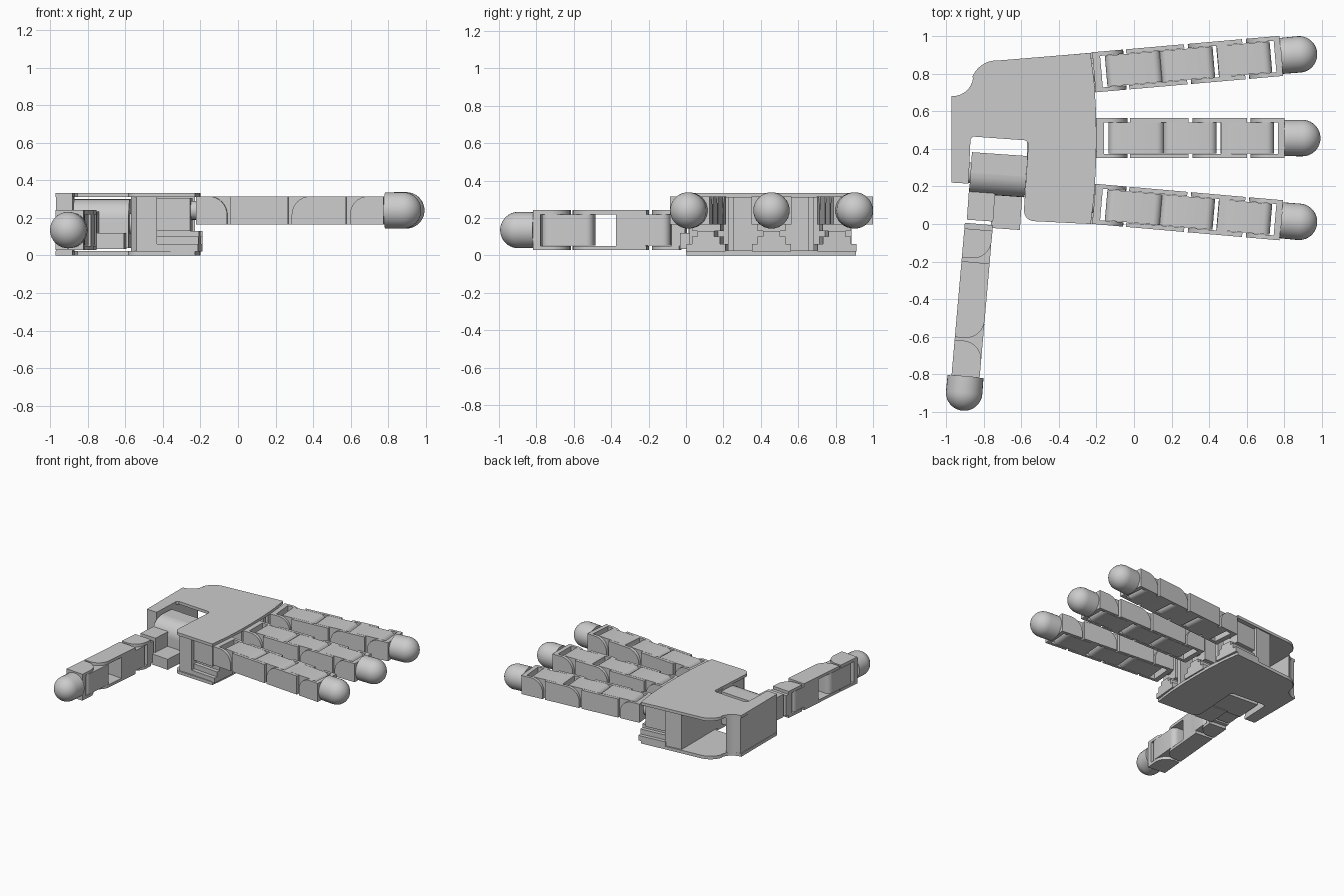
import bpy, bmesh
from math import radians, sin, cos, pi
from mathutils import Matrix

if "Cube" in bpy.data.objects:
    bpy.data.objects.remove(bpy.data.objects["Cube"])

T = Matrix.Translation
R = lambda deg, ax: Matrix.Rotation(radians(deg), 4, ax)
I = Matrix.Identity(4)


def finish(name, bm, M):
    bmesh.ops.recalc_face_normals(bm, faces=bm.faces)
    me = bpy.data.meshes.new(name)
    bm.to_mesh(me)
    bm.free()
    ob = bpy.data.objects.new(name, me)
    ob.matrix_world = M
    bpy.context.collection.objects.link(ob)
    return ob


def prism(name, pts, lo, hi, M=I):
    """Profile in local XY extruded from lo to hi along local Z."""
    bm = bmesh.new()
    f = bm.faces.new([bm.verts.new((x, y, lo)) for x, y in pts])
    r = bmesh.ops.extrude_face_region(bm, geom=[f])
    vs = [g for g in r['geom'] if isinstance(g, bmesh.types.BMVert)]
    bmesh.ops.translate(bm, verts=vs, vec=(0, 0, hi - lo))
    return finish(name, bm, M)


def box(name, x, y, z, M=I):
    return prism(name, [(x[0], y[0]), (x[1], y[0]), (x[1], y[1]), (x[0], y[1])], *z, M)


def arc(cx, cy, r, a0, a1, n=8):
    return [(cx + r * cos(radians(a0 + (a1 - a0) * i / n)),
             cy + r * sin(radians(a0 + (a1 - a0) * i / n))) for i in range(n + 1)]


def cylinder(name, r, depth, M):
    return prism(name, arc(0, 0, r, 0, 345, 23), -depth / 2, depth / 2, M)


# ---- digits: local X along the digit, local Y its thickness, local Z its width
H, W, C = 0.075, 0.107, 0.084


def cheeks(name, M, x0, x1, rounded=0):
    """Pair of side plates, optionally quarter-round at the +x or -x end."""
    r = 0.1
    if rounded > 0:
        p = [(x0, H), (x0, -H), (x1, -H)] + arc(x1 - r, H - r, r, 0, 90)
    elif rounded < 0:
        p = [(x1, -H), (x1, H)] + arc(x0 + r, H - r, r, 90, 180) + [(x0, -H)]
    else:
        p = [(x0, -H), (x1, -H), (x1, H), (x0, H)]
    prism(name + "_left", p, C, W, M)
    prism(name + "_right", p, -W, -C, M)


def core(name, M, x0, x1, w=C - 0.002):
    """Inner motor body with rounded end corners."""
    r = 0.04
    prism(name, arc(x1 - r, H - r, r, 90, 0, 5) + arc(x1 - r, r - H, r, 0, -90, 5)
          + arc(x0 + r, r - H, r, 270, 180, 5) + arc(x0 + r, H - r, r, 180, 90, 5), -w, w, M)


def tip(name, M, x, back, r=0.097):
    bm = bmesh.new()
    bmesh.ops.create_uvsphere(bm, u_segments=32, v_segments=20, radius=r)
    for v in bm.verts:
        if v.co.z < -1e-4:
            v.co.z = -back
    finish(name, bm, M @ T((x, 0, 0)) @ R(90, 'Y'))


def finger(name, M):
    box(name + "_base_plate", (0, 0.04), (-H, H), (-W, W), M)
    cheeks(name + "_base_fork", M, 0.0, 0.165, 1)
    core(name + "_lower_motor", M, 0.065, 0.36)
    cheeks(name + "_lower_shell", M, 0.18, 0.49)
    core(name + "_middle_motor", M, 0.355, 0.64)
    cheeks(name + "_middle_fork", M, 0.51, 0.66, -1)
    cheeks(name + "_upper_shell", M, 0.66, 0.80)
    core(name + "_upper_motor", M, 0.66, 0.945)
    box(name + "_upper_bulkhead", (0.662, 0.72), (-H, H), (-C, C), M)
    cheeks(name + "_tip_fork", M, 0.82, 1.0, -1)
    box(name + "_tip_plate", (0.967, 1.0), (-H, H), (-C, C), M)
    tip(name + "_fingertip", M, 1.095, 0.095)


for nm, x, dy, a in (("outer_finger", -0.213, 0.35, 5),
                     ("middle_finger", -0.2, 0, 0),
                     ("inner_finger", -0.213, -0.35, -5)):
    F = T((x, 0.457 + dy, 0.24)) @ R(a, 'Z')
    finger(nm, F @ R(90, 'X'))
    # motor in the palm, drive hub and stepped support below each finger
    G = T((x, 0.457 + dy, 0)) @ R(a, 'Z')
    box(nm + "_palm_motor", (-0.23, -0.035), (-0.075, 0.075), (0.13, 0.305), G)
    cylinder(nm + "_hub", 0.05, 0.05, F @ T((-0.015, 0, 0)) @ R(90, 'Y'))
    for i, (w, z0, z1) in enumerate(((0.105, 0.02, 0.06), (0.075, 0.06, 0.1), (0.045, 0.1, 0.13))):
        box(f"{nm}_support_{i}", (-0.22, 0.01), (-w, w), (z0, z1), G)

# ---- thumb: lies sideways, pointing to the front
M = T((-0.825, 0, 0.135)) @ R(-95, 'Z')
box("thumb_base_plate", (0.0, 0.07), (-H, H), (-C, C), M)
cheeks("thumb_base_fork", M, 0.03, 0.185, 1)
core("thumb_lower_motor", M, 0.08, 0.30)
box("thumb_bulkhead", (0.21, 0.37), (-H, H), (-C, C), M)
cheeks("thumb_shell", M, 0.205, 0.61, 1)
core("thumb_upper_motor", M, 0.49, 0.77)
cheeks("thumb_tip_fork", M, 0.625, 0.815, -1)
box("thumb_tip_plate", (0.775, 0.815), (-H, H), (-C, C), M)
tip("thumb_tip", M, 0.9, 0.085)

# ---- palm plates: one outline with the thumb notch
outline = ([(-0.97, 0.22), (-0.88, 0.215), (-0.87, 0.45), (-0.855, 0.465), (-0.575, 0.445),
            (-0.562, 0.43), (-0.585, 0.08)] + arc(-0.53, 0.07, 0.055, 180, 265, 6)
           + [(-0.23, 0.0), (-0.212, 0.15), (-0.202, 0.32), (-0.2, 0.457), (-0.202, 0.6),
              (-0.212, 0.76), (-0.232, 0.91), (-0.72, 0.87)]
           + arc(-0.73, 0.73, 0.14, 90, 160, 8)
           + arc(-0.965, 0.79, 0.11, -5, -90, 7) + [(-0.97, 0.68)])
prism("palm_bottom_plate", outline, 0.0, 0.025)
prism("palm_top_plate", outline, 0.31, 0.333)

# heel wall with the concave outer corner
prism("palm_heel_wall", [(-0.969, 0.221), (-0.881, 0.216), (-0.872, 0.45), (-0.872, 0.73)]
      + arc(-0.965, 0.79, 0.111, -32, -89, 6), 0.02, 0.32)
# cross wall between heel cavity and finger motors
prism("palm_cross_wall", [(-0.57, 0.07), (-0.54, 0.025), (-0.43, 0.02), (-0.43, 0.885),
                          (-0.57, 0.87)], 0.02, 0.315)
for i, y in enumerate((0.225, 0.655)):
    box(f"palm_rib_{i}", (-0.44, -0.23), (y, y + 0.03), (0.02, 0.315))

# ---- thumb drive seated in the notch
K = Matrix(((0, 0, 1, 0), (1, 0, 0, 0), (0, 1, 0, 0), (0, 0, 0, 1)))
N = T((-0.722, 0.262, 0)) @ R(-4, 'Z')
prism("thumb_motor", [(0.11, 0.04), (0.11, 0.3), (0.0, 0.3)] + arc(0.0, 0.19, 0.11, 90, 180)
      + [(-0.11, 0.04)], -0.148, 0.148, N @ K)
box("thumb_swivel_block", (-0.15, -0.01), (-0.25, -0.08), (0.05, 0.235), N)
box("thumb_swivel_foot", (-0.02, 0.135), (-0.285, -0.09), (0.035, 0.12), N)
cylinder("thumb_axle", 0.055, 0.36, N @ T((0, 0.0, 0.17)) @ R(90, 'Y'))

# smooth the curved surfaces, keep the edges crisp
for ob in bpy.context.collection.objects:
    ob.select_set(True)
    bpy.context.view_layer.objects.active = ob
bpy.ops.object.shade_smooth_by_angle(angle=radians(30))
